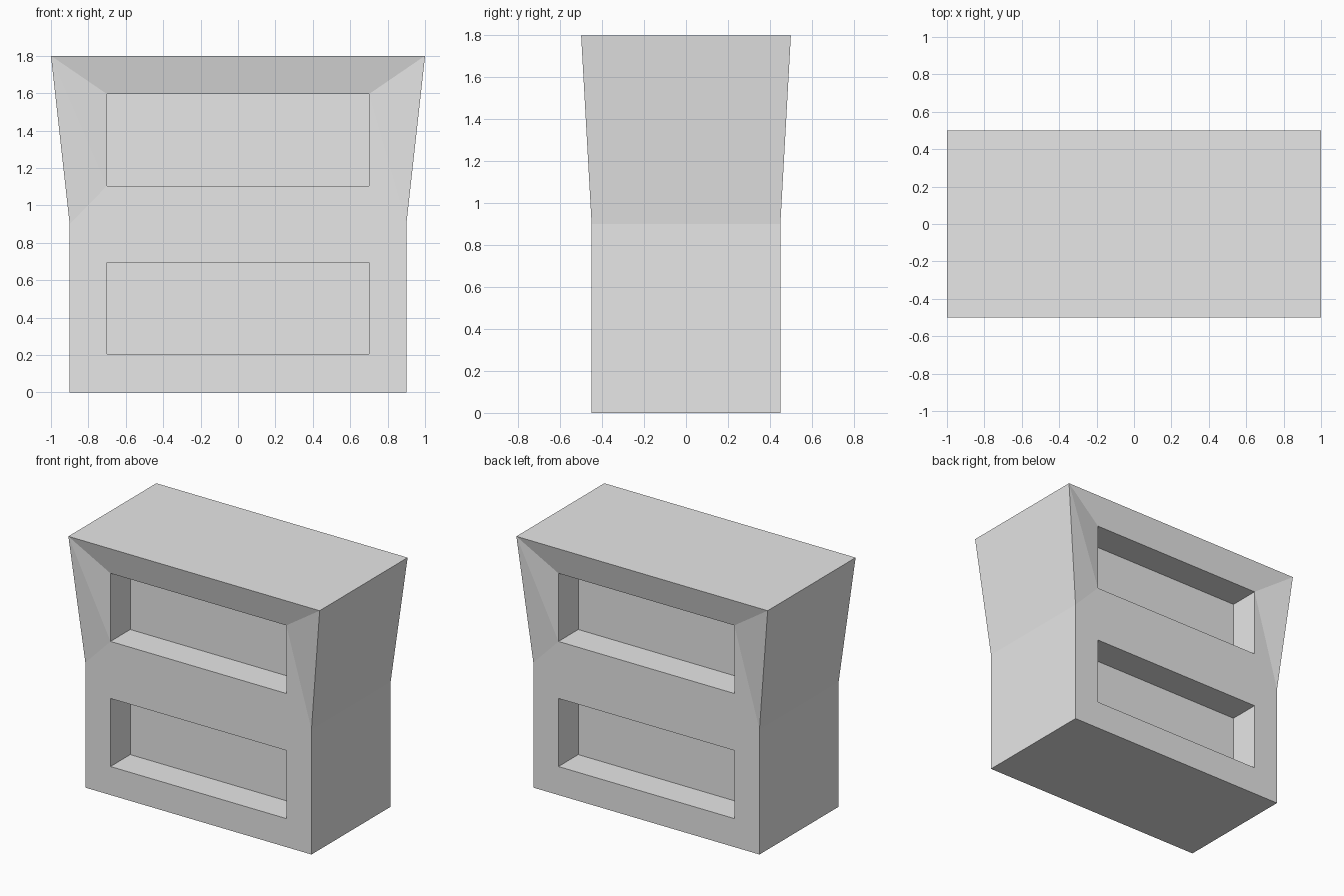
import bpy
import bmesh
from mathutils import Matrix

cube = bpy.data.objects.get("Cube")
if cube:
    bpy.data.objects.remove(cube, do_unlink=True)

grey = bpy.data.materials.new("plain grey")
grey.use_nodes = True
colour = (0.8, 0.8, 0.8, 1)
grey.diffuse_color = colour
grey.node_tree.nodes["Principled BSDF"].inputs["Base Color"].default_value = colour

HALF_X, HALF_Y = 0.9, 0.45      # straight lower body
FLARE_X, FLARE_Y = 1.0, 0.5     # flared top rim
MID_Z, TOP_Z = 0.9, 1.8
OPEN_X, OPEN_H, DEPTH = 0.7, 0.49, 0.225

bm = bmesh.new()


def rect(x, y, z0, z1):
    """Four vertices of an upright rectangle: bottom left, bottom right, top right, top left."""
    return [bm.verts.new(p) for p in ((-x, y, z0), (x, y, z0), (x, y, z1), (-x, y, z1))]


def bridge(outer, inner, sides=range(4)):
    for i in sides:
        j = (i + 1) % 4
        bm.faces.new((outer[i], outer[j], inner[j], inner[i]))


def recess(z):
    """Rectangular pocket sunk into the front; returns its rim."""
    rim = rect(OPEN_X, -HALF_Y, z, z + OPEN_H)
    floor = rect(OPEN_X, -HALF_Y + DEPTH, z, z + OPEN_H)
    bridge(rim, floor)
    bm.faces.new(floor)
    return rim


# Lower front with its pocket
lower = rect(HALF_X, -HALF_Y, 0, MID_Z)
bridge(lower, recess(0.205))

# Upper front: flared frame around the second pocket
upper = rect(HALF_X, -HALF_Y, MID_Z, TOP_Z)
for v in upper[2:]:
    v.co.x *= FLARE_X / HALF_X
    v.co.y = -FLARE_Y
rim = recess(1.105)
bridge(upper, rim, (0, 2))
for tri in ((upper[3], upper[0], rim[0]), (upper[3], rim[0], rim[3]),
            (upper[1], upper[2], rim[2]), (upper[1], rim[2], rim[1])):
    bm.faces.new(tri)

# Back is the front turned half way round
copy = bmesh.ops.duplicate(bm, geom=bm.verts[:] + bm.edges[:] + bm.faces[:])["geom"]
bmesh.ops.rotate(bm, verts=[g for g in copy if isinstance(g, bmesh.types.BMVert)],
                 matrix=Matrix.Rotation(3.14159265, 3, "Z"))

# Side walls
for s in (-1, 1):
    levels = ((HALF_X, HALF_Y, 0), (HALF_X, HALF_Y, MID_Z), (FLARE_X, FLARE_Y, TOP_Z))
    rows = [[bm.verts.new((s * x, t * y, z)) for t in (-1, 1)] for x, y, z in levels]
    for a, b in zip(rows, rows[1:]):
        bm.faces.new((a[0], a[1], b[1], b[0]))

# Top and bottom
for x, y, z in ((HALF_X, HALF_Y, 0), (FLARE_X, FLARE_Y, TOP_Z)):
    bm.faces.new([bm.verts.new(p) for p in ((-x, -y, z), (x, -y, z), (x, y, z), (-x, y, z))])

bmesh.ops.remove_doubles(bm, verts=bm.verts[:], dist=0.0005)
bmesh.ops.recalc_face_normals(bm, faces=bm.faces[:])

mesh = bpy.data.meshes.new("cabinet_body")
bm.to_mesh(mesh)
bm.free()
mesh.materials.append(grey)
body = bpy.data.objects.new("cabinet_body", mesh)
bpy.context.collection.objects.link(body)
